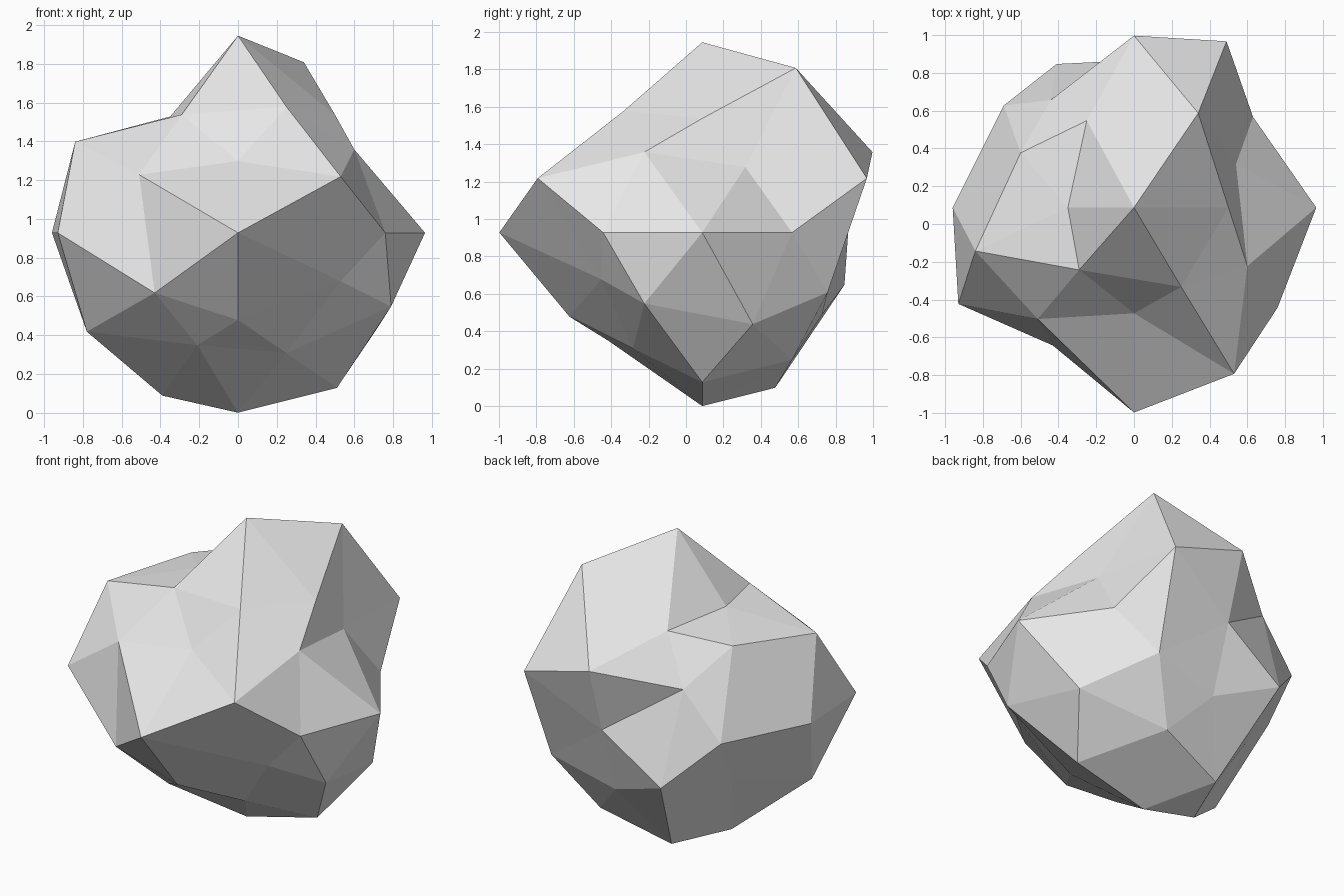
import bpy
import bmesh
from itertools import product
from mathutils import Vector

default_cube = bpy.data.objects.get("Cube")
if default_cube:
    bpy.data.objects.remove(default_cube, do_unlink=True)

GOLDEN = (1 + 5 ** 0.5) / 2
HEART = Vector((0, 0.087, 0.928))  # middle of the boulder

# Reach of every corner along each axis, in hundredths, grouped by the
# direction the corner faces on a regular geodesic ball. Within a group the
# signs run +++, ++-, +-+, +--, -++ and so on, skipping axes that are zero.
POLES = {
    (1, 0, 0): [(96.5,), (96,)],
    (0, 1, 0): [(78,), (108.5,)],
    (0, 0, 1): [(101.7,), (92.8,)],
}
CORNERS = {
    (1, 0, GOLDEN): [(50, 61), (51, 80), (35, 60), (39, 84)],
    (0, GOLDEN, 1): [(91, 43), (64, 44), (56, 37), (71, 45)],
    (GOLDEN, 1, 0): [(63, 48), (76, 53), (69, 54), (93, 51)],
}
SHOULDERS = {
    (1, GOLDEN, GOLDEN ** 2): [
        (34, 50, 88), (22, 48, 68), (25, 42, 65), (25, 37, 62),
        (25, 46, 59), (23, 39, 83), (29, 33, 61), (21, 50, 58)],
    (GOLDEN ** 2, 1, GOLDEN): [
        (54, 23, 35), (72, 27, 49), (60, 31, 43), (79, 31, 38),
        (60, 29, 52), (58, 27, 36), (84, 23, 47), (78, 27, 51)],
    (GOLDEN, GOLDEN ** 2, 1): [
        (49, 88, 29), (44, 67, 32), (53, 88, 29), (53, 54, 25),
        (44, 57, 30), (41, 76, 28), (51, 59, 30), (43, 73, 31)],
}


def add_group(bm, direction, reaches, targets):
    """Add the regular corners of one group and note where each ends up."""
    axes = [i for i in range(3) if direction[i]]
    for signs, reach in zip(product((1, -1), repeat=len(axes)), reaches):
        regular, chipped = Vector(), HEART.copy()
        for axis, sign, length in zip(axes, signs, reach):
            regular[axis] = sign * direction[axis]
            chipped[axis] += sign * length / 100
        targets[bm.verts.new(regular.normalized())] = chipped


# Stone colour
stone = bpy.data.materials.new("stone_grey")
stone.use_nodes = True
grey = (0.8, 0.8, 0.8, 1)
stone.diffuse_color = grey
shader = next(n for n in stone.node_tree.nodes if n.type == "BSDF_PRINCIPLED")
shader.inputs["Base Color"].default_value = grey
shader.inputs["Roughness"].default_value = 0.9

# Regular faceted ball, then every corner is chipped to its own reach
bm = bmesh.new()
targets = {}
for family in (POLES, CORNERS, SHOULDERS):
    for direction, reaches in family.items():
        add_group(bm, direction, reaches, targets)
bmesh.ops.convex_hull(bm, input=list(bm.verts))
for vert, place in targets.items():
    vert.co = place
bmesh.ops.recalc_face_normals(bm, faces=list(bm.faces))
for face in bm.faces:
    face.smooth = False

mesh = bpy.data.meshes.new("boulder")
bm.to_mesh(mesh)
bm.free()
mesh.materials.append(stone)
boulder = bpy.data.objects.new("boulder", mesh)
bpy.context.scene.collection.objects.link(boulder)
